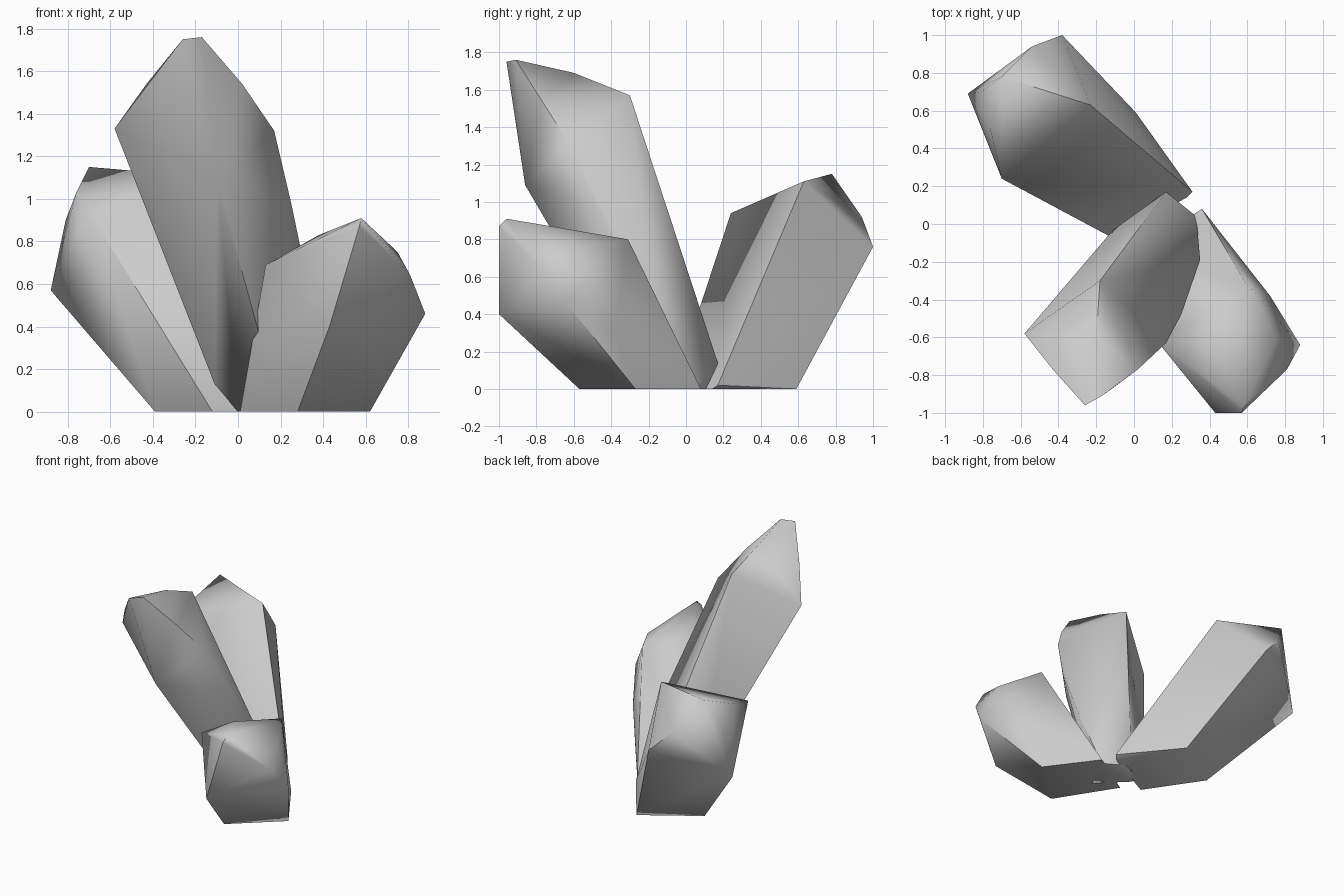
import bpy, bmesh, math

if "Cube" in bpy.data.objects:
    bpy.data.objects.remove(bpy.data.objects["Cube"])


def crystal(name, foot, shoulder, tip):
    """One crystal: the faceted hull of its foot, shoulder and tip corners."""
    bm = bmesh.new()
    for p in foot + shoulder + tip:
        bm.verts.new(p)
    bmesh.ops.convex_hull(bm, input=bm.verts[:])
    loose = [v for v in bm.verts if not v.link_faces]
    bmesh.ops.delete(bm, geom=loose, context='VERTS')
    # merge nearly flat triangles into clean facets
    bmesh.ops.dissolve_limit(bm, angle_limit=math.radians(3),
                             verts=bm.verts[:], edges=bm.edges[:])
    bmesh.ops.recalc_face_normals(bm, faces=bm.faces[:])
    mesh = bpy.data.meshes.new(name)
    bm.to_mesh(mesh)
    bm.free()
    ob = bpy.data.objects.new(name, mesh)
    bpy.context.collection.objects.link(ob)
    bpy.ops.object.select_all(action='DESELECT')
    ob.select_set(True)
    bpy.context.view_layer.objects.active = ob
    bpy.ops.object.shade_smooth_by_angle(angle=math.radians(68))
    return ob


# tall crystal leaning to the front
crystal("tall_crystal",
        foot=[(0, -.02, 0), (.14, .15, 0), (.33, .04, 0), (.2, -.22, 0),
              (-.11, -.03, .13), (.17, .17, .14)],
        shoulder=[(-.58, -.58, 1.33), (-.18, -.30, 1.57), (.17, -.63, 1.32),
                  (.35, -.19, .5), (.25, -.48, .98), (-.1, -.86, 1.09)],
        tip=[(-.26, -.96, 1.75), (-.17, -.91, 1.76), (-.43, -.77, 1.54),
             (.02, -.77, 1.54), (-.2, -.6, 1.69)])

# short crystal at the front right
crystal("short_crystal",
        foot=[(.62, -.27, 0), (.28, -.57, 0), (.01, -.14, 0), (.36, .08, 0)],
        shoulder=[(.88, -.64, .46), (.43, -1, .40), (.13, -.63, .69),
                  (.59, -.31, .80), (.72, -.38, .3), (.75, -.6, .75)],
        tip=[(.58, -.96, .91), (.57, -1, .87), (.81, -.77, .64),
             (.38, -.6, .83)])

# medium crystal at the back left
crystal("back_crystal",
        foot=[(-.39, .33, 0), (.01, .59, 0), (.31, .17, .02), (.28, .14, 0),
              (-.12, -.07, 0)],
        shoulder=[(-.70, .24, .94), (-.88, .69, .57), (-.38, 1, .76),
                  (-.23, .63, 1.11), (-.76, .5, 1.03)],
        tip=[(-.70, .78, 1.15), (-.54, .94, .92), (-.81, .70, .90)])
